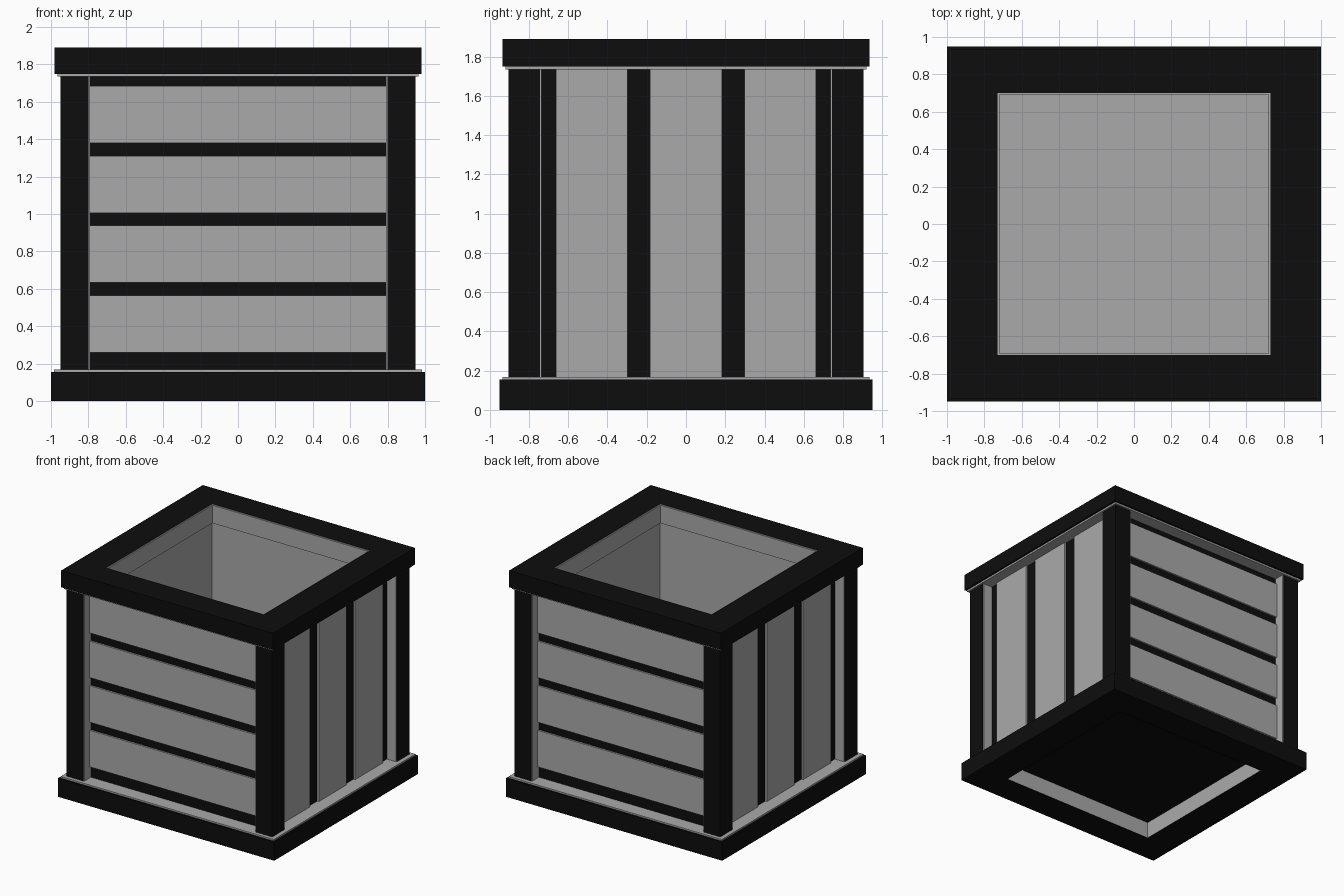
import bpy, bmesh
from mathutils import Vector

cube = bpy.data.objects.get("Cube")
if cube:
    bpy.data.objects.remove(cube, do_unlink=True)


def make_material(name, value):
    mat = bpy.data.materials.new(name)
    mat.use_nodes = True
    colour = (value, value, value, 1)
    mat.diffuse_color = colour
    mat.node_tree.nodes["Principled BSDF"].inputs["Base Color"].default_value = colour
    return mat


MATERIALS = [make_material("black", 0.004), make_material("grey", 0.4)]
BLACK, GREY = 0, 1


def finish(name, bm, rule):
    """Paint each face by its centre and normal, then link the object."""
    bmesh.ops.recalc_face_normals(bm, faces=bm.faces)
    for f in bm.faces:
        f.material_index = rule(f.calc_center_median(), f.normal)
    mesh = bpy.data.meshes.new(name)
    bm.to_mesh(mesh)
    bm.free()
    for mat in MATERIALS:
        mesh.materials.append(mat)
    obj = bpy.data.objects.new(name, mesh)
    bpy.context.collection.objects.link(obj)
    return obj


def box(name, low, high, rule):
    low, high = Vector(low), Vector(high)
    bm = bmesh.new()
    bmesh.ops.create_cube(bm, size=1)
    bmesh.ops.scale(bm, vec=high - low, verts=bm.verts)
    bmesh.ops.translate(bm, vec=(low + high) / 2, verts=bm.verts)
    return finish(name, bm, rule)


def ring(name, outer, inner, z0, z1, rule):
    """Rectangular frame with an open middle."""
    bm = bmesh.new()
    corners = ((-1, -1), (1, -1), (1, 1), (-1, 1))
    loops = [[bm.verts.new((sx * hx, sy * hy, z)) for sx, sy in corners]
             for (hx, hy), z in ((outer, z0), (outer, z1), (inner, z1), (inner, z0))]
    for a, b in zip(loops, loops[1:] + loops[:1]):
        for i in range(4):
            j = (i + 1) % 4
            bm.faces.new((a[i], a[j], b[j], b[i]))
    return finish(name, bm, rule)


def all_grey(c, n):
    return GREY


def all_black(c, n):
    return BLACK


def grey_inside(c, n):
    return GREY if n.x * c.x + n.y * c.y < -0.1 else BLACK


def span(sign, a, b):
    return sorted((sign * a, sign * b))


OPENING = (0.73, 0.70)
LOW, HIGH = 0.168, 1.735      # clear height between the two frames

# Base frame, its pale trim and the floor
ring("base_frame", (1, 0.95), OPENING, 0, 0.155, grey_inside)
ring("base_trim", (0.985, 0.935), OPENING, 0.155, LOW, all_grey)
box("floor", (-0.73, -0.70, 0.14), (0.73, 0.70, LOW),
    lambda c, n: BLACK if n.z < -0.5 else GREY)

# Top frame, its pale trim and the opening liner
ring("top_frame", (0.98, 0.935), OPENING, 1.75, 1.89, grey_inside)
ring("top_trim", (0.965, 0.92), OPENING, HIGH, 1.75, all_grey)
ring("opening_liner", OPENING, (0.72, 0.69), HIGH, 1.885, all_grey)

# Walls, dark outside and pale inside
ring("walls", (0.86, 0.815), OPENING, LOW, HIGH, grey_inside)

# Corner posts with pale plates on their inner sides
for sx, side in ((-1, "right"), (1, "left")):
    for sy, end in ((-1, "front"), (1, "back")):
        label = f"{end}_{side}_post"
        x0, x1 = span(sx, 0.80, 0.95)
        y0, y1 = span(sy, 0.745, 0.905)
        box(label, (x0, y0, LOW), (x1, y1, HIGH), all_black)
        x0, x1 = span(sx, 0.79, 0.80)
        y0, y1 = span(sy, 0.81, 0.90)
        box(label + "_plate_across", (x0, y0, LOW), (x1, y1, HIGH), all_grey)
        x0, x1 = span(sx, 0.855, 0.945)
        y0, y1 = span(sy, 0.737, 0.745)
        box(label + "_plate_along", (x0, y0, LOW), (x1, y1, HIGH), all_grey)

# Horizontal planks on the front and back
for sy, end in ((-1, "front"), (1, "back")):
    y0, y1 = span(sy, 0.81, 0.83)
    for i in range(4):
        z = 0.26 + i * 0.373
        box(f"{end}_plank_{i + 1}", (-0.79, y0, z), (0.79, y1, z + 0.305), all_grey)

# Vertical planks on the two sides
for sx, side in ((-1, "right"), (1, "left")):
    x0, x1 = span(sx, 0.855, 0.875)
    for i in range(3):
        y = (i - 1) * 0.48
        box(f"{side}_plank_{i + 1}", (x0, y - 0.183, LOW), (x1, y + 0.183, HIGH), all_grey)
